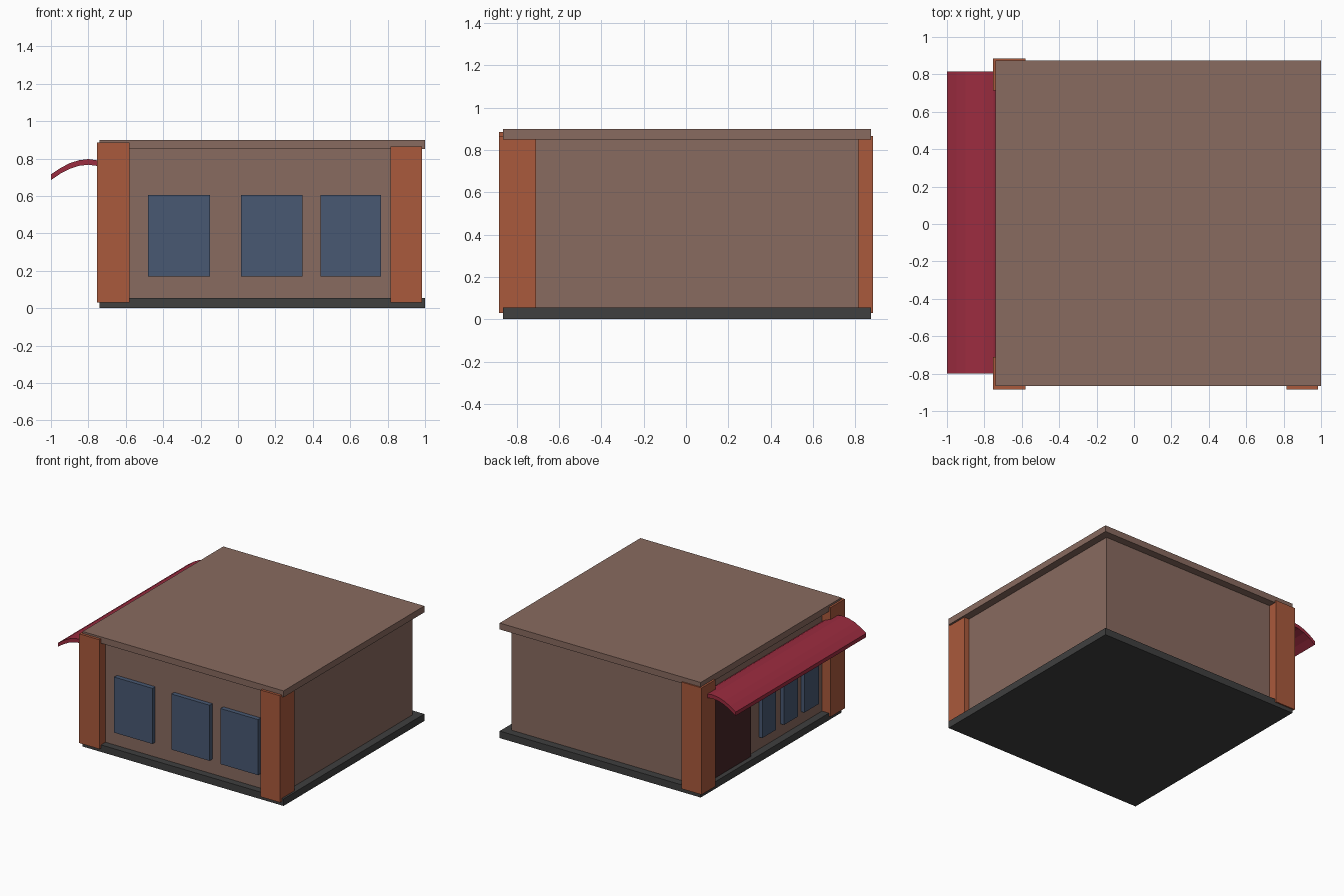
import bpy, bmesh

if "Cube" in bpy.data.objects:
    bpy.data.objects.remove(bpy.data.objects["Cube"])


def material(name, rgb):
    m = bpy.data.materials.new(name)
    m.diffuse_color = (*rgb, 1)
    m.use_nodes = True
    m.node_tree.nodes["Principled BSDF"].inputs["Base Color"].default_value = m.diffuse_color
    return m


brown = material("brown_wall", (0.25, 0.145, 0.115))
orange = material("orange_brick", (0.40, 0.10, 0.045))
blue = material("blue_glass", (0.065, 0.098, 0.17))
red = material("red_awning", (0.33, 0.025, 0.05))
maroon = material("dark_door", (0.065, 0.018, 0.02))
dark = material("dark_base", (0.05, 0.05, 0.05))


def finish(name, bm, mat):
    bmesh.ops.recalc_face_normals(bm, faces=bm.faces)
    me = bpy.data.meshes.new(name)
    bm.to_mesh(me)
    bm.free()
    me.materials.append(mat)
    ob = bpy.data.objects.new(name, me)
    bpy.context.collection.objects.link(ob)
    return ob


def box(name, x, y, z, mat):
    """Box from (min, max) ranges on each axis."""
    bm = bmesh.new()
    bmesh.ops.create_cube(bm, size=1)
    for v in bm.verts:
        v.co = [r[0] if c < 0 else r[1] for c, r in zip(v.co, (x, y, z))]
    return finish(name, bm, mat)


# Base slab, walls and flat roof
box("base_slab", (-0.74, 1.0), (-0.865, 0.875), (0, 0.055), dark)
box("walls", (-0.68, 0.94), (-0.81, 0.815), (0.055, 0.85), brown)
box("roof", (-0.74, 1.0), (-0.865, 0.875), (0.85, 0.90), brown)

# Corner pillars (none at the back right)
box("front_left_pillar", (-0.755, -0.58), (-0.885, -0.71), (0.03, 0.885), orange)
box("front_right_pillar", (0.815, 0.985), (-0.885, -0.71), (0.03, 0.865), orange)
box("back_left_pillar", (-0.755, -0.58), (0.715, 0.885), (0.03, 0.865), orange)

# Front windows
for i, x in enumerate([(-0.48, -0.15), (0.015, 0.345), (0.44, 0.765)]):
    box(f"front_window_{i + 1}", x, (-0.845, -0.80), (0.17, 0.605), blue)

# Side windows and door under the awning
for i, y in enumerate([(-0.10, 0.07), (-0.37, -0.20), (-0.63, -0.45)]):
    box(f"side_window_{i + 1}", (-0.71, -0.67), y, (0.15, 0.60), blue)
box("side_door", (-0.71, -0.67), (0.21, 0.66), (0.06, 0.68), maroon)

# Curved awning: arched profile swept along the side wall
top = [(-1.0, 0.715), (-0.95, 0.749), (-0.9, 0.775), (-0.85, 0.791),
       (-0.8, 0.797), (-0.75, 0.79), (-0.71, 0.775), (-0.67, 0.75)]
profile = top + [(x, z - 0.03) for x, z in reversed(top)]
bm = bmesh.new()
face = bm.faces.new([bm.verts.new((x, -0.80, z)) for x, z in profile])
ext = bmesh.ops.extrude_face_region(bm, geom=[face], use_keep_orig=True)
moved = [g for g in ext["geom"] if isinstance(g, bmesh.types.BMVert)]
bmesh.ops.translate(bm, verts=moved, vec=(0, 1.615, 0))
finish("awning", bm, red)
